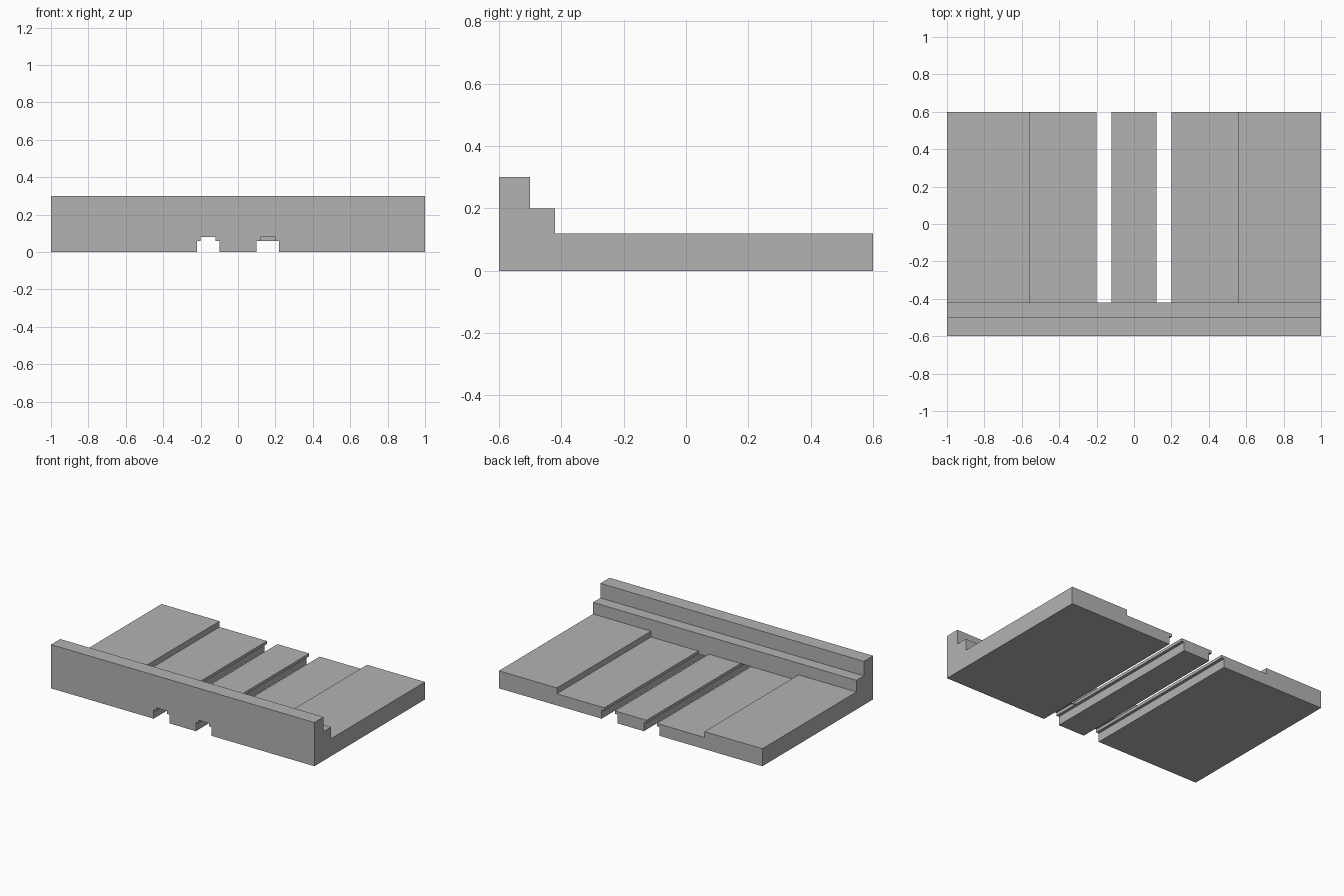
import bpy
import bmesh
from mathutils import Vector

default = bpy.data.objects.get("Cube")
if default:
    bpy.data.objects.remove(default, do_unlink=True)

gray = bpy.data.materials.new("plain_gray")
gray.use_nodes = True
color = (0.45, 0.45, 0.45, 1)
gray.diffuse_color = color
gray.node_tree.nodes["Principled BSDF"].inputs["Base Color"].default_value = color

SLOT_X = 0.16      # slot centres, mirrored left and right
LIP_Z = 0.06       # underside of the slot lips
DECK_Z = 0.08      # low middle deck
SIDE_Z = 0.12      # raised side decks
DECK_Y = -0.42     # where the deck meets the step


def prism(name, profile, axis, start, end):
    """Extrude a closed profile along x (profile is y, z) or y (profile is x, z)."""
    bm = bmesh.new()
    place = (lambda a, b: (start, a, b)) if axis == "x" else (lambda a, b: (a, start, b))
    face = bm.faces.new([bm.verts.new(place(a, b)) for a, b in profile])
    moved = bmesh.ops.extrude_face_region(bm, geom=[face])["geom"]
    offset = Vector((end - start, 0, 0) if axis == "x" else (0, end - start, 0))
    bmesh.ops.translate(bm, vec=offset,
                        verts=[v for v in moved if isinstance(v, bmesh.types.BMVert)])
    bmesh.ops.recalc_face_normals(bm, faces=bm.faces)
    mesh = bpy.data.meshes.new(name)
    bm.to_mesh(mesh)
    bm.free()
    mesh.materials.append(gray)
    obj = bpy.data.objects.new(name, mesh)
    bpy.context.collection.objects.link(obj)
    return obj


def cut(target, cutter):
    """Subtract the cutter, then discard it."""
    cutter.hide_render = True
    mod = target.modifiers.new("cut", "BOOLEAN")
    mod.operation = "DIFFERENCE"
    mod.solver = "EXACT"
    mod.object = cutter
    bpy.context.view_layer.objects.active = target
    bpy.ops.object.modifier_apply(modifier=mod.name)
    bpy.data.objects.remove(cutter, do_unlink=True)


# Base block with the tall front lip and the step behind it
base = prism("stepped_base", [(-0.6, 0), (0.6, 0), (0.6, 0.2), (-0.5, 0.2),
                              (-0.5, 0.3), (-0.6, 0.3)], "x", -1, 1)

# T-shaped slots running the full depth
for side in (-1, 1):
    half = [(0.06, -0.1), (0.06, LIP_Z), (0.04, LIP_Z), (0.04, DECK_Z)]
    outline = half + [(-x, z) for x, z in reversed(half)]
    cut(base, prism("slot_cutter", [(side * SLOT_X + x, z) for x, z in outline],
                    "y", -0.7, 0.7))

# Deck behind the step, lower in the middle, which opens the slots from above
half = [(0.56, DECK_Z), (0.56, SIDE_Z), (1.1, SIDE_Z), (1.1, 0.5)]
cut(base, prism("deck_cutter", half + [(-x, z) for x, z in reversed(half)],
                "y", DECK_Y, 0.7))

# Thin stop closing the narrow part of the left slot under the step
prism("slot_stop", [(SLOT_X - 0.04, LIP_Z), (SLOT_X + 0.04, LIP_Z),
                    (SLOT_X + 0.04, DECK_Z), (SLOT_X - 0.04, DECK_Z)],
      "y", DECK_Y - 0.005, DECK_Y)
